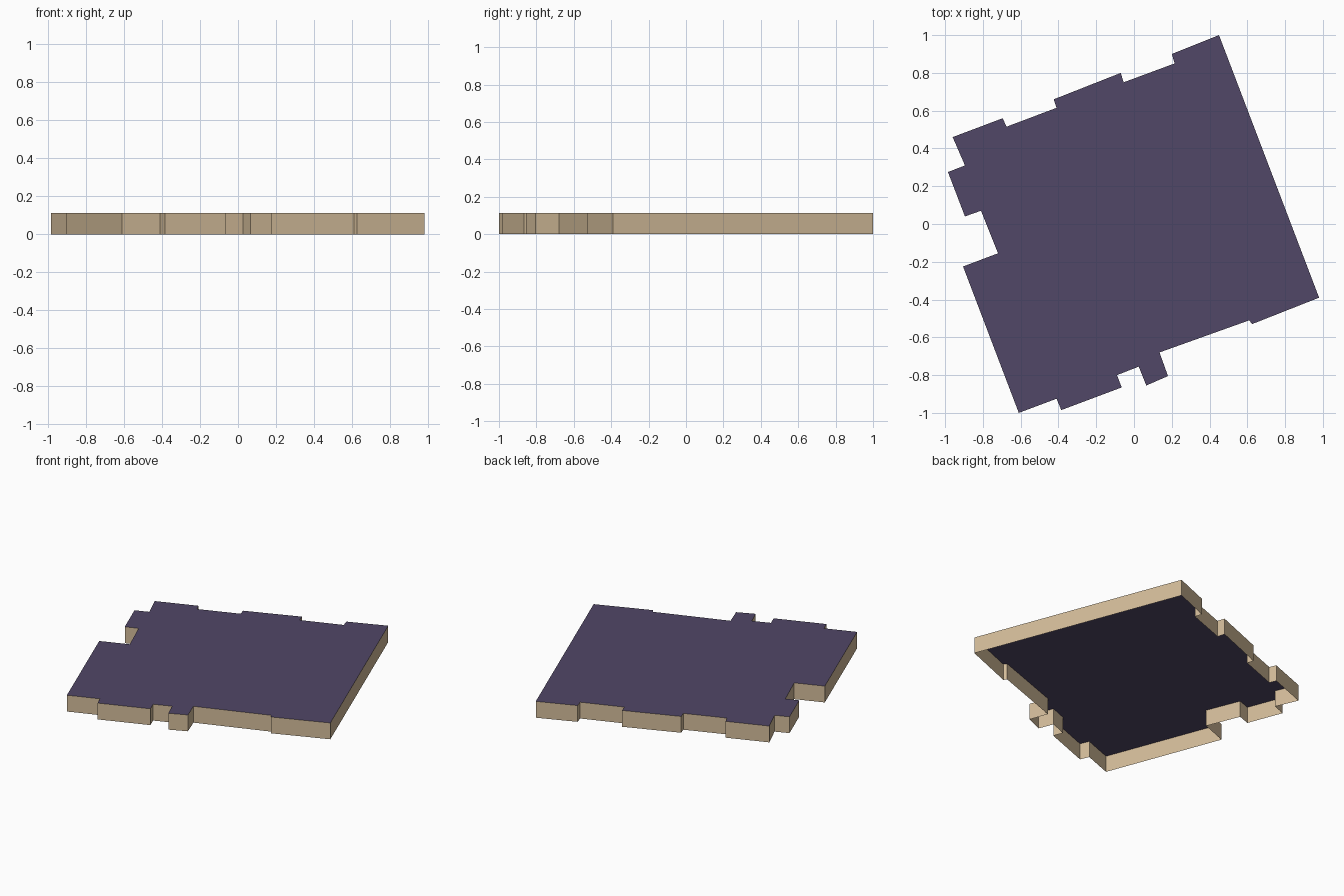
import bpy
import bmesh

default_cube = bpy.data.objects.get("Cube")
if default_cube:
    bpy.data.objects.remove(default_cube, do_unlink=True)

HEIGHT = 0.113


def make_material(name, colour):
    material = bpy.data.materials.new(name)
    material.use_nodes = True
    material.diffuse_color = colour
    shader = next(n for n in material.node_tree.nodes if n.type == "BSDF_PRINCIPLED")
    shader.inputs["Base Color"].default_value = colour
    return material


def make_object(name, bm, material):
    mesh = bpy.data.meshes.new(name)
    bm.to_mesh(mesh)
    bm.free()
    mesh.materials.append(material)
    part = bpy.data.objects.new(name, mesh)
    bpy.context.collection.objects.link(part)
    return part


tan = make_material("tan_wall", (0.65, 0.50, 0.32, 1))
purple = make_material("dark_purple_roof", (0.083, 0.063, 0.135, 1))

# Floor plan, counter-clockwise from the back corner
back_edge = [(.45, 1), (.2, .9), (.215, .85), (-.055, .75), (-.07, .8),
             (-.425, .66), (-.41, .615), (-.675, .515), (-.695, .56), (-.96, .46)]
side_notches = [(-.895, .31), (-.985, .275), (-.895, .04), (-.81, .07),
                (-.72, -.155), (-.905, -.225)]
front_edge = [(-.61, -1), (-.41, -.925), (-.385, -.985), (-.065, -.865),
              (-.09, -.8), (.025, -.755), (.065, -.855), (.18, -.805),
              (.135, -.68), (.61, -.51), (.625, -.53), (.98, -.39)]
outline = back_edge + side_notches + front_edge

# Flat roof slab face
bm = bmesh.new()
roof_face = bm.faces.new([bm.verts.new((x, y, HEIGHT)) for x, y in outline])
roof_face.normal_update()
if roof_face.normal.z < 0:
    roof_face.normal_flip()
bmesh.ops.triangulate(bm, faces=[roof_face])
make_object("flat_roof", bm, purple)

# Thin perimeter walls, open underneath
bm = bmesh.new()
lower = [bm.verts.new((x, y, 0)) for x, y in outline]
upper = [bm.verts.new((x, y, HEIGHT)) for x, y in outline]
for i in range(len(outline)):
    j = (i + 1) % len(outline)
    bm.faces.new((lower[i], lower[j], upper[j], upper[i]))
make_object("perimeter_walls", bm, tan)
